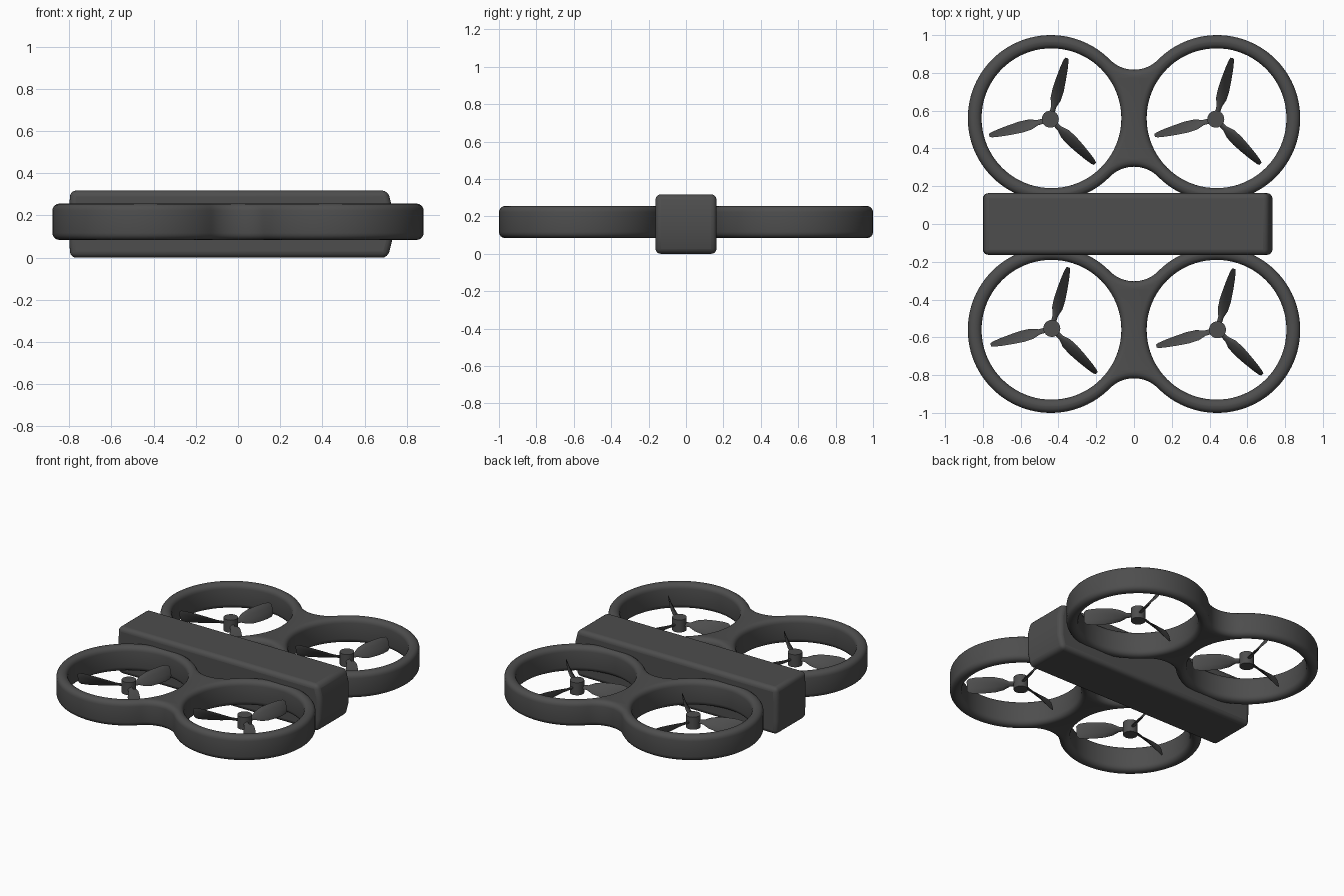
import bpy, bmesh, math
from mathutils import Matrix, Vector

if "Cube" in bpy.data.objects:
    bpy.data.objects.remove(bpy.data.objects["Cube"])

grey = bpy.data.materials.new("dark_grey")
grey.diffuse_color = (0.075, 0.075, 0.075, 1)
grey.use_nodes = True
grey.node_tree.nodes["Principled BSDF"].inputs["Base Color"].default_value = grey.diffuse_color


def finish(obj, angle=40):
    """Assign the colour and smooth the surface."""
    obj.data.materials.clear()
    obj.data.materials.append(grey)
    bpy.ops.object.select_all(action='DESELECT')
    obj.select_set(True)
    bpy.context.view_layer.objects.active = obj
    bpy.ops.object.shade_smooth_by_angle(angle=math.radians(angle))


def mesh_object(name, bm):
    bmesh.ops.recalc_face_normals(bm, faces=bm.faces)
    me = bpy.data.meshes.new(name)
    bm.to_mesh(me)
    bm.free()
    obj = bpy.data.objects.new(name, me)
    bpy.context.collection.objects.link(obj)
    return obj


def arc(cx, cy, r, a0, a1, n):
    return [(cx + r * math.cos(a0 + (a1 - a0) * i / n),
             cy + r * math.sin(a0 + (a1 - a0) * i / n)) for i in range(n)]


# Central body: side profile with a slightly bulged end, bevelled all round
profile = [(-0.795, 0), (0.71, 0), (0.733, 0.09), (0.733, 0.23),
           (0.71, 0.318), (-0.795, 0.318), (-0.8, 0.23), (-0.8, 0.09)]
bm = bmesh.new()
face = bm.faces.new([bm.verts.new((x, -0.163, z)) for x, z in profile])
ext = bmesh.ops.extrude_face_region(bm, geom=[face])
bmesh.ops.translate(bm, vec=(0, 0.326, 0),
                    verts=[v for v in ext["geom"] if isinstance(v, bmesh.types.BMVert)])
body = mesh_object("body", bm)
bevel = body.modifiers.new("rounded_edges", 'BEVEL')
bevel.width = 0.028
bevel.segments = 4
bevel.limit_method = 'ANGLE'
bevel.angle_limit = math.radians(40)
finish(body)

# Twin ring guards: two circles blended by concave fillets, with two holes
C, R, F, HOLE = 0.44, 0.44, 0.18, 0.37
GUARD_Y = 0.56
fy = math.sqrt((R + F) ** 2 - C ** 2)
t = math.atan2(fy, C)
pi = math.pi
outline = (arc(C, 0, R, t - pi, pi - t, 72) + arc(0, fy, F, -t, t - pi, 20)
           + arc(-C, 0, R, t, 2 * pi - t, 72) + arc(0, -fy, F, pi - t, t, 20))
holes = [arc(s * (C - 0.003), 0, HOLE, 2 * pi, 0, 80) for s in (-1, 1)]
for name, side in (("front_guard", -1), ("rear_guard", 1)):
    cu = bpy.data.curves.new(name, 'CURVE')
    cu.dimensions = '2D'
    cu.fill_mode = 'BOTH'
    cu.extrude = 0.053
    cu.bevel_depth = 0.033
    cu.offset = -0.033
    cu.bevel_resolution = 3
    for loop in [outline] + holes:
        sp = cu.splines.new('POLY')
        sp.points.add(len(loop) - 1)
        for p, (x, y) in zip(sp.points, loop):
            p.co = (x, y, 0, 1)
        sp.use_cyclic_u = True
    guard = bpy.data.objects.new(name, cu)
    guard.location = (0, side * GUARD_Y, 0.17)
    bpy.context.collection.objects.link(guard)
    bpy.ops.object.select_all(action='DESELECT')
    guard.select_set(True)
    bpy.context.view_layer.objects.active = guard
    bpy.ops.object.convert(target='MESH')
    guard = bpy.context.view_layer.objects.active
    bm = bmesh.new()
    bm.from_mesh(guard.data)
    bmesh.ops.remove_doubles(bm, verts=bm.verts, dist=0.0005)
    bmesh.ops.recalc_face_normals(bm, faces=bm.faces)
    bm.to_mesh(guard.data)
    bm.free()
    finish(guard)

# Blade stations: radius, chord, pitch in degrees, thickness
STATIONS = [(0.03, 0.03, 30, 0.018), (0.07, 0.035, 35, 0.016), (0.11, 0.075, 42, 0.014),
            (0.16, 0.095, 50, 0.012), (0.22, 0.1, 58, 0.011), (0.28, 0.1, 66, 0.009),
            (0.32, 0.09, 72, 0.007), (0.335, 0.06, 74, 0.005)]


def add_blade(bm, angle):
    """Loft a twisted blade through elliptical sections."""
    rot = Matrix.Rotation(angle, 3, 'Z')
    rings = []
    for r, chord, pitch, thick in STATIONS:
        p = math.radians(pitch)
        along = Vector((0, math.cos(p), math.sin(p)))
        across = Vector((0, -math.sin(p), math.cos(p)))
        ring = []
        for i in range(10):
            a = 2 * pi * i / 10
            co = (Vector((r, 0, 0)) + along * (chord / 2 * math.cos(a))
                  + across * (thick / 2 * math.sin(a)))
            ring.append(bm.verts.new(rot @ co))
        rings.append(ring)
    for a, b in zip(rings, rings[1:]):
        for i in range(10):
            j = (i + 1) % 10
            bm.faces.new((a[i], a[j], b[j], b[i]))
    bm.faces.new(rings[0])
    bm.faces.new(rings[-1])


# Four propellers, each with a hub and three blades
for name, x, y in (("rear_left", -0.443, 0.555), ("rear_right", 0.433, 0.555),
                   ("front_left", -0.435, -0.553), ("front_right", 0.442, -0.56)):
    bm = bmesh.new()
    bmesh.ops.create_cone(bm, cap_ends=True, segments=24, radius1=0.045, radius2=0.045,
                          depth=0.085)
    for k in range(3):
        add_blade(bm, math.radians(75 + 120 * k))
    prop = mesh_object(name + "_propeller", bm)
    prop.location = (x, y, 0.16)
    finish(prop)
